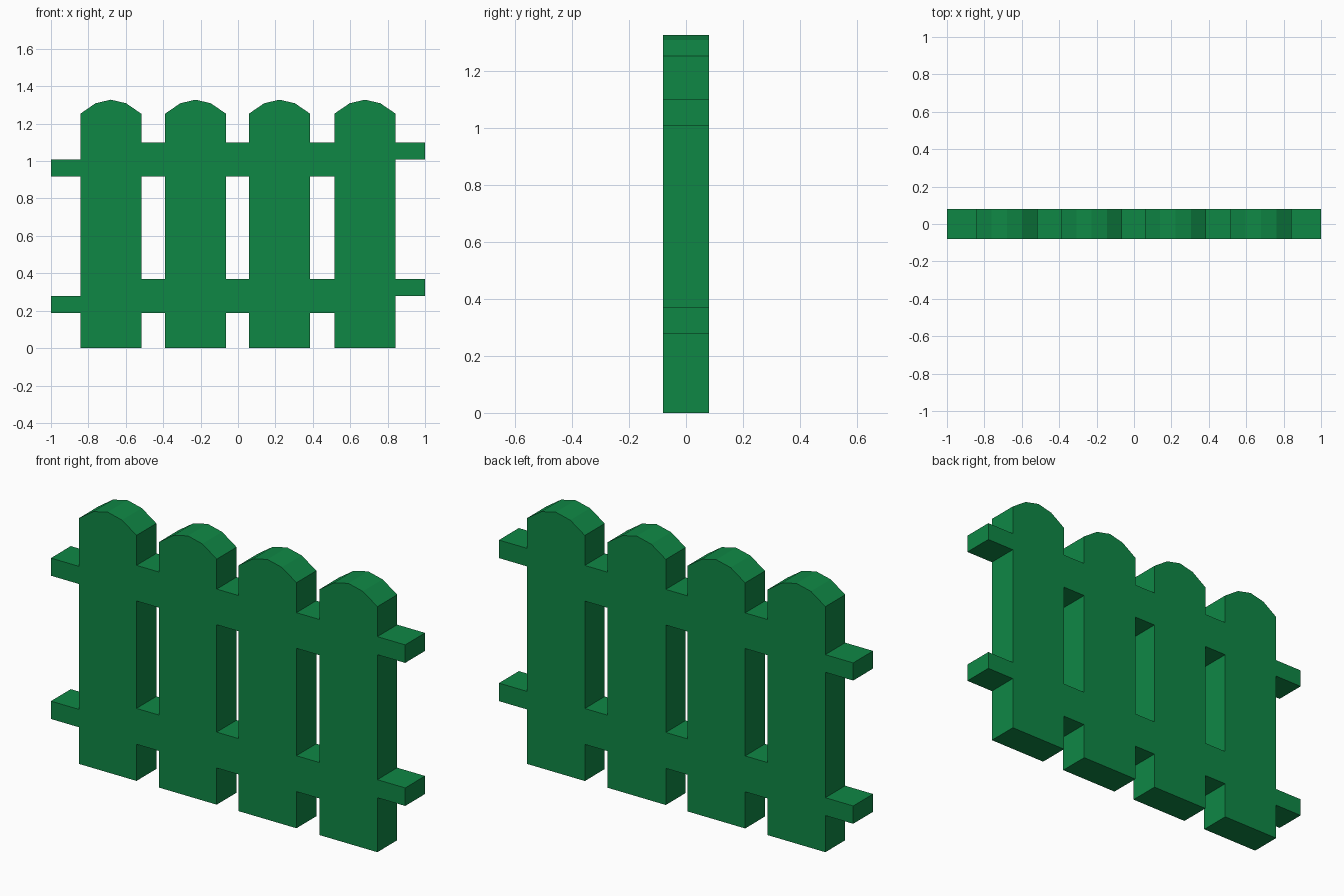
import bpy, bmesh, math

if "Cube" in bpy.data.objects:
    bpy.data.objects.remove(bpy.data.objects["Cube"])

DEPTH = 0.16
PICKETS = [(-0.843, -0.517), (-0.39, -0.064), (0.058, 0.386), (0.515, 0.843)]
RAILS = [(0.187, 0.278, 0.37), (0.918, 1.008, 1.10)]   # bottom, middle, top
SHOULDER, CROWN, PEAK = 1.253, 1.309, 1.328

green = bpy.data.materials.new("fence green")
green.diffuse_color = (0.0048, 0.245, 0.06, 1)
green.use_nodes = True
green.node_tree.nodes["Principled BSDF"].inputs["Base Color"].default_value = green.diffuse_color

# Outline along the top: rounded pickets joined by the upper rail
outline = []
for i, (a, b) in enumerate(PICKETS):
    if i:
        outline.append((a, RAILS[1][2]))
    w = b - a
    outline += [(a, SHOULDER), (a + w * 0.25, CROWN), (a + w * 0.5, PEAK),
                (a + w * 0.75, CROWN), (b, SHOULDER)]
    if i < 3:
        outline.append((b, RAILS[1][2]))

# Right end: upper-half tongues, going down
edge = PICKETS[-1][1]
for lo, mid, hi in reversed(RAILS):
    outline += [(edge, hi), (1, hi), (1, mid), (edge, mid)]

# Picket feet joined by the lower rail, going left
for i, (a, b) in enumerate(reversed(PICKETS)):
    if i:
        outline.append((b, RAILS[0][0]))
    outline += [(b, 0), (a, 0)]
    if i < 3:
        outline.append((a, RAILS[0][0]))

# Left end: lower-half tongues, going up
edge = PICKETS[0][0]
for lo, mid, hi in RAILS:
    outline += [(edge, lo), (-1, lo), (-1, mid), (edge, mid)]

# Openings between neighbouring pickets and the two rails
loops = [outline]
for (_, a), (b, _) in zip(PICKETS, PICKETS[1:]):
    lo, hi = RAILS[0][2], RAILS[1][0]
    loops.append([(a, lo), (b, lo), (b, hi), (a, hi)])

# Filled, extruded profile
curve = bpy.data.curves.new("picket_fence_panel", 'CURVE')
curve.dimensions = '2D'
curve.fill_mode = 'BOTH'
curve.extrude = DEPTH / 2
for pts in loops:
    s = curve.splines.new('POLY')
    s.points.add(len(pts) - 1)
    for p, (x, z) in zip(s.points, pts):
        p.co = (x, z, 0, 1)
    s.use_cyclic_u = True
    s.use_smooth = False
panel = bpy.data.objects.new("picket_fence_panel", curve)
bpy.context.collection.objects.link(panel)
panel.rotation_euler.x = math.pi / 2
bpy.context.view_layer.objects.active = panel
panel.select_set(True)
bpy.ops.object.convert(target='MESH')
panel = bpy.context.object

# Weld caps to sides into one clean solid
bm = bmesh.new()
bm.from_mesh(panel.data)
bmesh.ops.remove_doubles(bm, verts=bm.verts, dist=1e-4)
bmesh.ops.recalc_face_normals(bm, faces=bm.faces)
for f in bm.faces:
    f.smooth = False
    f.material_index = 0
bm.to_mesh(panel.data)
bm.free()
panel.data.materials.clear()
panel.data.materials.append(green)
